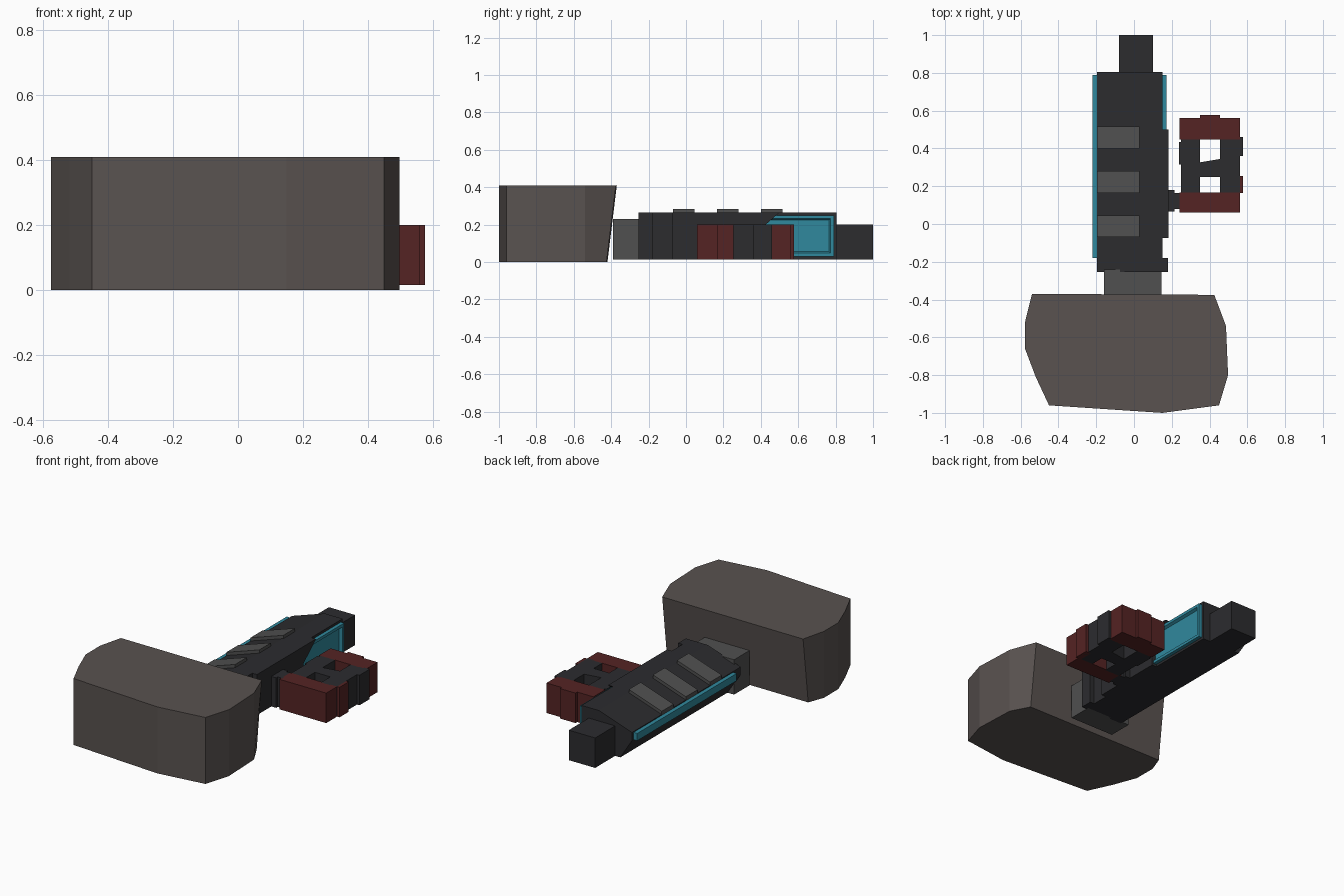
import bpy, bmesh
from mathutils import Vector

if "Cube" in bpy.data.objects:
    bpy.data.objects.remove(bpy.data.objects["Cube"])


def material(name, r, g, b):
    m = bpy.data.materials.new(name)
    m.diffuse_color = (r, g, b, 1)
    m.use_nodes = True
    m.node_tree.nodes["Principled BSDF"].inputs["Base Color"].default_value = m.diffuse_color
    return m


BROWN = material("warm_grey", 0.10, 0.085, 0.08)
DARK = material("dark_grey", 0.025, 0.025, 0.028)
GREY = material("mid_grey", 0.08, 0.08, 0.08)
CYAN = material("cyan", 0.03, 0.25, 0.34)
RED = material("dark_red", 0.09, 0.017, 0.017)


def prism(name, low, high, mat):
    """Close a solid between two matching outlines of 3D points."""
    bm = bmesh.new()
    a = [bm.verts.new(p) for p in low]
    b = [bm.verts.new(p) for p in high]
    n = len(a)
    bm.faces.new(a[::-1])
    bm.faces.new(b)
    for i in range(n):
        bm.faces.new((a[i], a[(i + 1) % n], b[(i + 1) % n], b[i]))
    bmesh.ops.recalc_face_normals(bm, faces=bm.faces)
    me = bpy.data.meshes.new(name)
    bm.to_mesh(me)
    bm.free()
    ob = bpy.data.objects.new(name, me)
    bpy.context.collection.objects.link(ob)
    me.materials.append(mat)
    return ob


def extrude_z(name, pts, z0, z1, mat):
    return prism(name, [(x, y, z0) for x, y in pts], [(x, y, z1) for x, y in pts], mat)


def extrude_x(name, pts, x0, x1, mat):
    return prism(name, [(x0, y, z) for y, z in pts], [(x1, y, z) for y, z in pts], mat)


def extrude_y(name, pts, y0, y1, mat):
    return prism(name, [(x, y0, z) for x, z in pts], [(x, y1, z) for x, z in pts], mat)


def box(name, x0, x1, y0, y1, z0, z1, mat):
    return extrude_z(name, [(x0, y0), (x1, y0), (x1, y1), (x0, y1)], z0, z1, mat)


# Heavy faceted block, its back face leaning outward towards the top
outline = [(-0.45, -0.96), (0.15, -1.0), (0.45, -0.96), (0.498, -0.80), (0.487, -0.54),
           (0.425, -0.375), (-0.54, -0.37), (-0.577, -0.52), (-0.577, -0.66), (-0.52, -0.81)]
foot = [(x, y - (0.05 if y > -0.4 else 0), 0) for x, y in outline]
prism("faceted_block", foot, [(x, y, 0.41) for x, y in outline], BROWN)

# Neck and tail
box("neck", -0.16, 0.145, -0.39, -0.24, 0.015, 0.23, GREY)
box("tail", -0.08, 0.10, 0.79, 1.0, 0.015, 0.20, DARK)

# Body with a sloping left shoulder and an undercut below it
extrude_y("body", [(-0.115, 0.015), (0.15, 0.015), (0.15, 0.265), (0.03, 0.265),
                   (-0.195, 0.19), (-0.195, 0.14)], -0.255, 0.805, DARK)
box("front_collar", 0.14, 0.18, -0.255, -0.18, 0.015, 0.265, DARK)

# Cover plate with a slanted rear edge
extrude_x("cover_plate", [(-0.075, 0.015), (0.38, 0.015), (0.38, 0.16), (0.50, 0.265),
                          (-0.075, 0.265)], 0.14, 0.182, DARK)

# Raised ribs lying on the shoulder
rib = [(-0.195, 0.17), (0.03, 0.245), (0.03, 0.285), (-0.195, 0.21)]
for i, y in enumerate((-0.07, 0.165, 0.40)):
    extrude_y(f"shoulder_rib_{i + 1}", rib, y, y + 0.115, GREY)

# Coloured strip along the left edge
box("left_strip", -0.22, -0.18, -0.18, 0.79, 0.14, 0.185, CYAN)

# Coloured right panel with a recessed centre
panel = box("right_panel", 0.145, 0.172, 0.20, 0.79, 0.03, 0.25, CYAN)
bm = bmesh.new()
bm.from_mesh(panel.data)
face = max(bm.faces, key=lambda f: f.calc_center_median().x)
for width in (0.025, 0.012):
    bmesh.ops.inset_region(bm, faces=[face], thickness=width, depth=0)
bmesh.ops.translate(bm, verts=face.verts, vec=Vector((-0.016, 0, 0)))
bm.to_mesh(panel.data)
bm.free()

# Blocky side loop with two openings
Z0, Z1 = 0.015, 0.20
box("loop_front", 0.24, 0.56, 0.06, 0.167, Z0, Z1, RED)
box("loop_back", 0.24, 0.56, 0.447, 0.56, Z0, Z1, RED)
box("loop_inner_rail", 0.248, 0.35, 0.16, 0.45, Z0, Z1, DARK)
box("loop_outer_rail", 0.455, 0.56, 0.16, 0.45, Z0, Z1, DARK)
extrude_z("loop_crossbar", [(0.34, 0.25), (0.46, 0.25), (0.46, 0.345), (0.34, 0.325)],
          Z0, Z1, DARK)
for i, (y0, y1) in enumerate(((0.165, 0.255), (0.36, 0.46))):
    box(f"outer_nub_{i + 1}", 0.54, 0.577, y0, y1, Z0, Z1, RED if i == 0 else DARK)
box("inner_nub", 0.238, 0.30, 0.315, 0.435, Z0, Z1, DARK)
box("back_nub", 0.35, 0.455, 0.54, 0.577, Z0, Z1, RED)

# Link joining the loop to the body
box("link_root", 0.17, 0.215, 0.065, 0.18, Z0, Z1, DARK)
box("link_tip", 0.205, 0.25, 0.08, 0.165, Z0, Z1, DARK)
